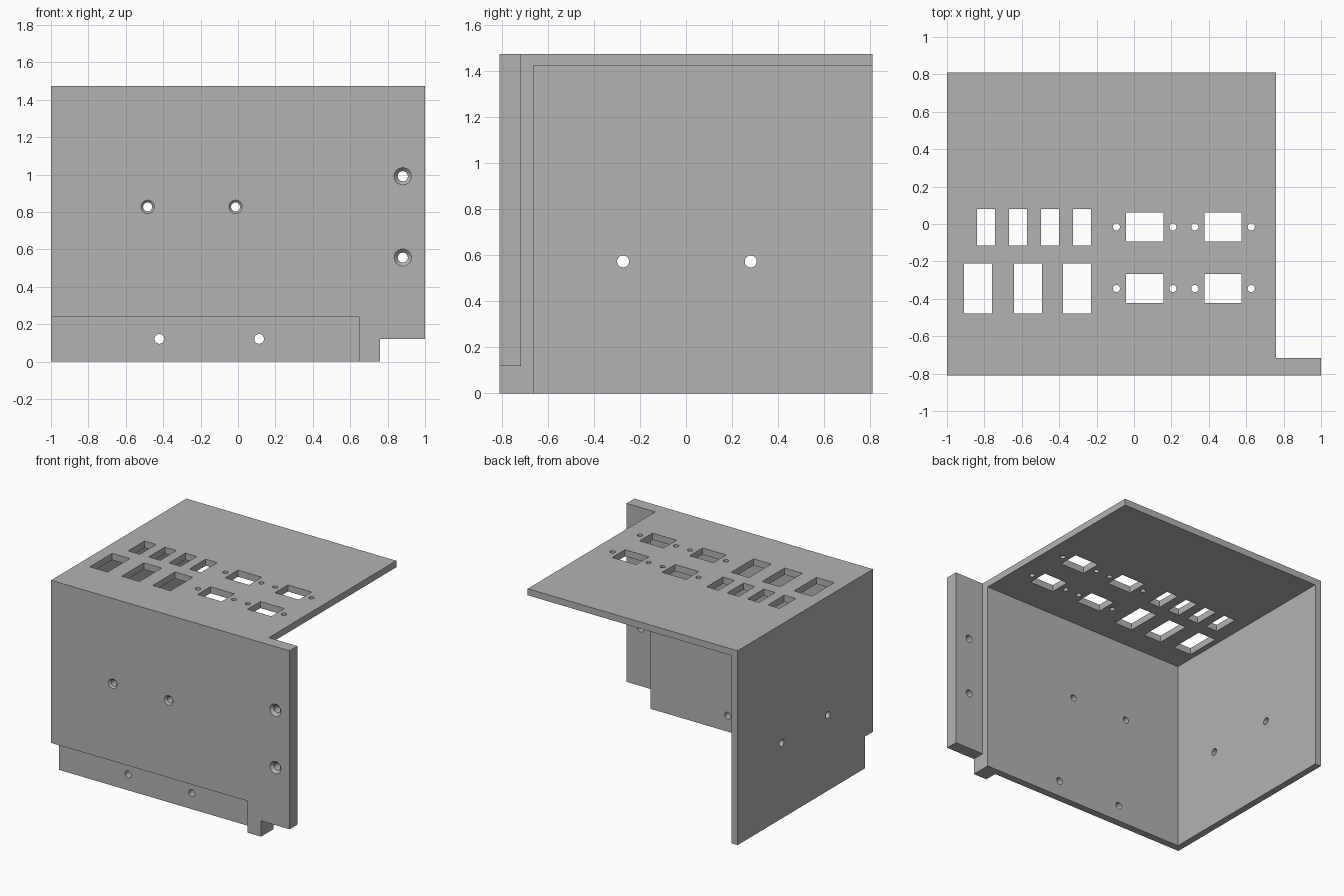
import bpy, bmesh
from mathutils import Matrix, Vector

cube = bpy.data.objects.get("Cube")
if cube:
    bpy.data.objects.remove(cube, do_unlink=True)

grey = bpy.data.materials.new("plain grey")
grey.use_nodes = True
colour = (0.45, 0.45, 0.45, 1)
grey.diffuse_color = colour
grey.node_tree.nodes["Principled BSDF"].inputs["Base Color"].default_value = colour


def make_object(name, bm):
    mesh = bpy.data.meshes.new(name)
    bm.to_mesh(mesh)
    bm.free()
    mesh.materials.append(grey)
    ob = bpy.data.objects.new(name, mesh)
    bpy.context.scene.collection.objects.link(ob)
    return ob


def box(name, x, y, z):
    bm = bmesh.new()
    bmesh.ops.create_cube(bm, size=1)
    for v in bm.verts:
        for i, (lo, hi) in enumerate((x, y, z)):
            v.co[i] = lo if v.co[i] < 0 else hi
    return make_object(name, bm)


def drill(start, axis, length, r1, r2=None):
    """Round cutter running from start along axis, optionally tapered."""
    bm = bmesh.new()
    turn = Vector((0, 0, 1)).rotation_difference(Vector(axis)).to_matrix().to_4x4()
    place = Matrix.Translation(start) @ turn @ Matrix.Translation((0, 0, length / 2))
    bmesh.ops.create_cone(bm, cap_ends=True, segments=32, radius1=r1,
                          radius2=r1 if r2 is None else r2, depth=length, matrix=place)
    return make_object("drill", bm)


L, F, B, H = -1.0, -0.81, 0.81, 1.473     # left, front, back, height
T = 0.05                                  # thin plate thickness
INNER, STEP, EDGE = -0.662, -0.716, 0.76  # front plate back, ledge depth, plate end
OUT = 2.0

# Solid block to be hollowed into three plates
body = box("corner_bracket", (L, 1), (F, B), (0, H))
cutters = []


def slot(x, y, z):
    cutters.append(box("cutter", x, y, z))


slot((L + T, OUT), (INNER, OUT), (-1, H - T))      # open interior
slot((EDGE, OUT), (STEP, OUT), (-1, OUT))          # space behind the side flange
slot((EDGE, OUT), (-OUT, OUT), (-1, 0.12))         # notch under the flange
slot((-OUT, 0.648), (-OUT, STEP), (-1, 0.24))      # recess along the foot

# Switch openings in the top plate
TOP = (H - 0.2, H + 0.2)
for i in range(4):
    x = -0.84 + i * 0.171
    slot((x, x + 0.097), (-0.115, 0.08), TOP)
for x in (-0.908, -0.641, -0.38):
    slot((x, x + 0.149), (-0.478, -0.211), TOP)

# Connector openings with a screw hole on each side
for x in (0.057, 0.476):
    for y in (-0.016, -0.345):
        slot((x - 0.1, x + 0.1), (y - 0.077, y + 0.077), TOP)
        for s in (-1, 1):
            cutters.append(drill((x + s * 0.151, y, TOP[0]), (0, 0, 1), 0.4, 0.019))

# Countersunk screw holes in the front plate and flange
for x, z, r, head in ((-0.483, 0.827, 0.024, 0.036), (-0.013, 0.827, 0.024, 0.036),
                      (0.881, 0.991, 0.027, 0.046), (0.881, 0.556, 0.027, 0.046)):
    cutters.append(drill((x, F - 0.1, z), (0, 1, 0), 0.4, r))
    slope = head - r
    cutters.append(drill((x, F - slope, z), (0, 1, 0), 2 * slope, head + slope, r))

# Plain holes in the foot recess and left plate
for x in (-0.42, 0.113):
    cutters.append(drill((x, F - 0.1, 0.121), (0, 1, 0), 0.4, 0.026))
for y in (-0.273, 0.281):
    cutters.append(drill((L - 0.1, y, 0.573), (1, 0, 0), 0.3, 0.026))

# Apply every cut, then discard the cutters
for c in cutters:
    c.hide_render = True
    mod = body.modifiers.new("cut", 'BOOLEAN')
    mod.operation, mod.solver, mod.object = 'DIFFERENCE', 'EXACT', c
bpy.context.view_layer.update()
final = bpy.data.meshes.new_from_object(body.evaluated_get(bpy.context.evaluated_depsgraph_get()))
body.modifiers.clear()
body.data = final
final.name = "corner_bracket"
for c in cutters:
    bpy.data.objects.remove(c, do_unlink=True)

# Smooth hole walls, crisp plate edges
bpy.ops.object.select_all(action='DESELECT')
body.select_set(True)
bpy.context.view_layer.objects.active = body
bpy.ops.object.shade_smooth_by_angle(angle=0.5)
